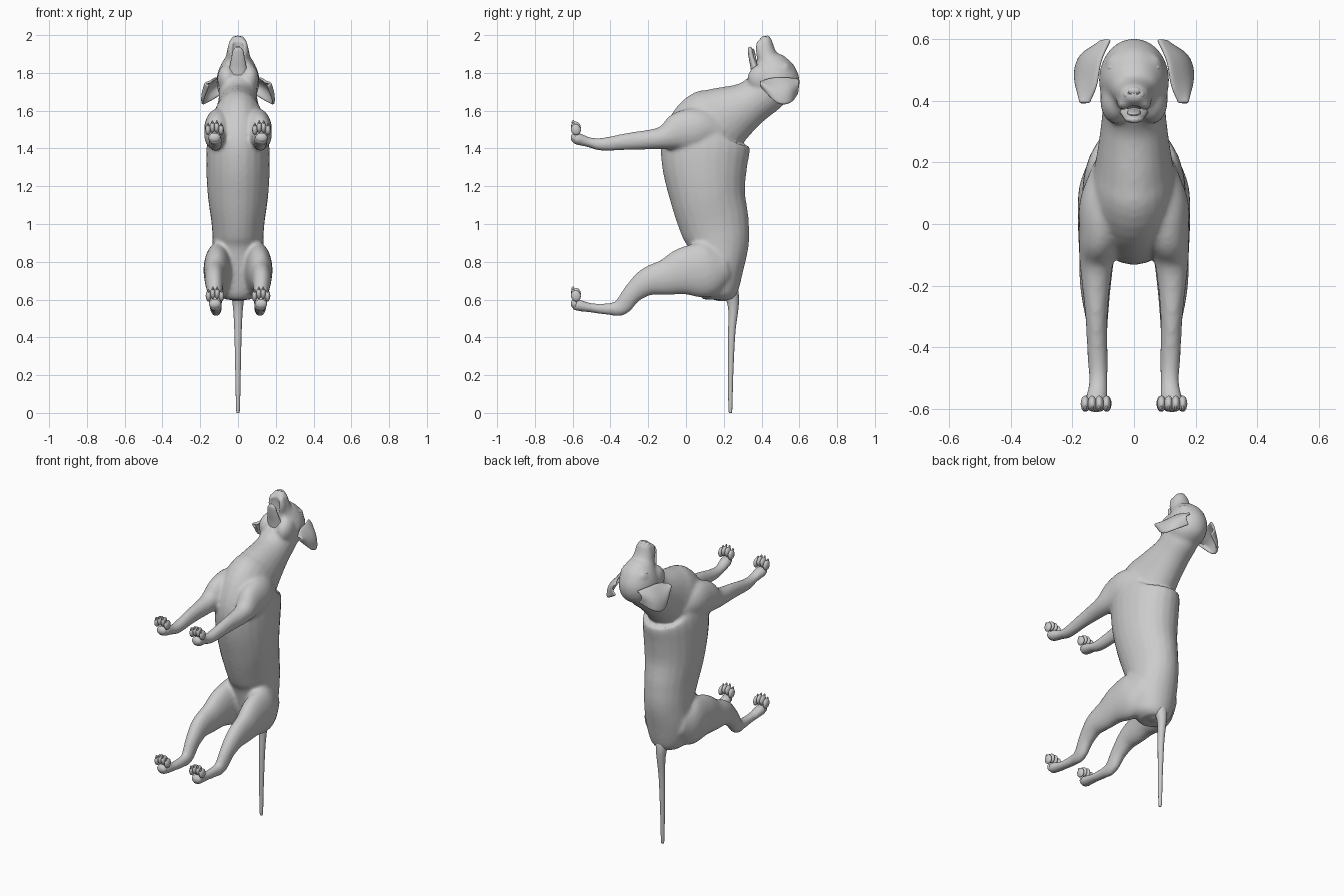
import bpy, bmesh, math
from mathutils import Vector, Matrix

old = bpy.data.objects.get("Cube")
if old:
    bpy.data.objects.remove(old)

coat = bpy.data.materials.new("plain grey")
coat.use_nodes = True
GREY = (0.6, 0.6, 0.6, 1)
coat.diffuse_color = GREY
coat.node_tree.nodes["Principled BSDF"].inputs["Base Color"].default_value = GREY


def spline(pts, steps=6):
    """Smooth the stations with a Catmull-Rom curve."""
    pts = [Vector(p) for p in pts]
    p = [pts[0] * 2 - pts[1]] + pts + [pts[-1] * 2 - pts[-2]]
    out = []
    for a, b, c, d in zip(p, p[1:], p[2:], p[3:]):
        for i in range(steps):
            t = i / steps
            out.append((b * 2 + (c - a) * t + (a * 2 - b * 5 + c * 4 - d) * t ** 2
                        + (b * 3 - a - c * 3 + d) * t ** 3) / 2)
    return out + [pts[-1]]


def tube(bm, stations, side=1, n=24):
    """Loft ellipses; station = x, y, z, half width, half depth."""
    st = spline(stations)
    rings = []
    for i, s in enumerate(st):
        tan = (st[min(i + 1, len(st) - 1)] - st[max(i - 1, 0)]).to_3d()
        tan.x = 0
        up = tan.normalized().cross(Vector((1, 0, 0)))
        ring = []
        for k in range(n):
            a = math.tau * k / n
            co = s.to_3d() + Vector((1, 0, 0)) * s[3] * math.cos(a) + up * s[4] * math.sin(a)
            ring.append(bm.verts.new((co.x * side, co.y, co.z)))
        rings.append(ring)
    for r, q in zip(rings, rings[1:]):
        for k in range(n):
            bm.faces.new((r[k], r[k - 1], q[k - 1], q[k]))
    bm.faces.new(rings[0])
    bm.faces.new(rings[-1][::-1])


def ball(bm, centre, radii, tilt=0):
    m = Matrix.Translation(centre) @ Matrix.Rotation(tilt, 4, "X") @ Matrix.Diagonal((*radii, 1))
    bmesh.ops.create_uvsphere(bm, u_segments=20, v_segments=12, radius=1, matrix=m)


def finish(name, bm):
    bmesh.ops.recalc_face_normals(bm, faces=bm.faces)
    for f in bm.faces:
        f.smooth = True
    me = bpy.data.meshes.new(name)
    bm.to_mesh(me)
    bm.free()
    me.materials.append(coat)
    ob = bpy.data.objects.new(name, me)
    bpy.context.collection.objects.link(ob)
    return ob


def fuse(ob, voxel, rounds):
    """Melt overlapping volumes into one skin."""
    m = ob.modifiers.new("skin", "REMESH")
    m.mode, m.voxel_size, m.use_smooth_shade = "VOXEL", voxel, True
    s = ob.modifiers.new("soften", "SMOOTH")
    s.factor, s.iterations = 0.5, rounds


# Body: trunk, neck and head along the spine
body = bmesh.new()
tube(body, [(0, .17, .6, .07, .08), (0, .17, .64, .11, .105), (0, .17, .76, .135, .135),
            (0, .17, .9, .135, .165), (0, .15, 1, .14, .185), (0, .115, 1.15, .16, .2),
            (0, .1, 1.3, .168, .225), (0, .105, 1.42, .165, .235), (0, .13, 1.51, .145, .21),
            (0, .2, 1.56, .125, .175), (0, .34, 1.64, .105, .12), (0, .43, 1.71, .1, .115),
            (0, .47, 1.76, .08, .08)])
tube(body, [(0, .44, 1.64, .06, .06), (0, .452, 1.69, .1, .115), (0, .466, 1.75, .114, .136),
            (0, .463, 1.8, .108, .12), (0, .447, 1.845, .088, .09), (0, .43, 1.88, .068, .063),
            (0, .422, 1.93, .056, .046), (0, .421, 1.97, .045, .036), (0, .422, 1.995, .026, .02)])
ball(body, (0, .05, 1.57), (.1, .1, .08))
ball(body, (0, .19, .68), (.1, .09, .09))

for s in (-1, 1):
    # Shoulder and foreleg
    tube(body, [(.07, .2, 1.48, .06, .06), (.095, .08, 1.5, .08, .11), (.108, -.03, 1.49, .07, .105),
                (.122, -.13, 1.455, .054, .06), (.122, -.3, 1.438, .036, .046),
                (.118, -.44, 1.422, .033, .035), (.116, -.51, 1.432, .03, .027),
                (.122, -.57, 1.45, .036, .032), (.124, -.6, 1.455, .03, .028)], s)
    # Thigh, hock and hind foot
    tube(body, [(.08, .22, .78, .06, .08), (.1, .12, .76, .078, .145), (.112, .0, .75, .07, .13),
                (.12, -.1, .72, .058, .098), (.125, -.2, .695, .05, .076),
                (.122, -.28, .635, .04, .054), (.118, -.34, .562, .032, .046),
                (.115, -.4, .55, .028, .033), (.115, -.5, .556, .029, .025),
                (.12, -.57, .57, .034, .031), (.122, -.6, .575, .028, .027)], s)
    # Cheeks, brows and upper lips
    ball(body, (s * .06, .4, 1.77), (.05, .075, .075))
    ball(body, (s * .052, .52, 1.825), (.04, .035, .03), .6)
    ball(body, (s * .032, .395, 1.915), (.025, .026, .065), .1)
skin = finish("body", body)
fuse(skin, .011, 5)

# Mouth hollow and nostrils
cuts = bmesh.new()
ball(cuts, (0, .362, 1.91), (.036, .026, .085), -.05)
for s in (-1, 1):
    ball(cuts, (s * .014, .424, 2), (.007, .007, .012))
cutter = finish("mouth_cutter", cuts)
cutter.hide_render = True
cutter.hide_viewport = True
cutter.display_type = "WIRE"
b = skin.modifiers.new("mouth", "BOOLEAN")
b.operation, b.object, b.solver = "DIFFERENCE", cutter, "EXACT"

# Lower jaw and tongue
jaw = bmesh.new()
tube(jaw, [(0, .385, 1.77, .06, .04), (0, .363, 1.83, .045, .022), (0, .348, 1.88, .035, .016),
           (0, .34, 1.92, .027, .013), (0, .338, 1.938, .012, .007)])
finish("lower_jaw", jaw)
tongue = bmesh.new()
ball(tongue, (0, .362, 1.88), (.022, .009, .05), .15)
finish("tongue", tongue)

# Nose pad
nose = bmesh.new()
for s in (-1, 1):
    ball(nose, (s * .022, .42, 1.978), (.013, .014, .014))
ball(nose, (0, .432, 1.983), (.024, .014, .014))
finish("nose", nose)

# Tail
tail = bmesh.new()
tube(tail, [(0, .22, .68, .05, .05), (0, .245, .61, .034, .036), (0, .25, .54, .025, .026),
            (0, .242, .42, .019, .019), (0, .236, .2, .014, .014), (0, .235, .02, .01, .01),
            (0, .235, 0, .004, .004)], n=16)
finish("tail", tail)

front_edge = spline([(.075, .6, 1.765), (.105, .53, 1.775), (.12, .45, 1.772), (.143, .392, 1.75)])
back_edge = spline([(.08, .59, 1.69), (.165, .55, 1.64), (.187, .48, 1.642), (.15, .392, 1.735)])
for s, side in ((-1, "right"), (1, "left")):
    # Ear: curved flap between its front and back edges
    ear = bmesh.new()
    rows = []
    for p, q in zip(front_edge, back_edge):
        row = []
        for j in range(9):
            t = j / 8
            co = p.lerp(q, t) + Vector((.025, 0, .004)) * math.sin(math.pi * t)
            row.append(ear.verts.new((co.x * s, co.y, co.z)))
        rows.append(row)
    for r, q in zip(rows, rows[1:]):
        for j in range(8):
            ear.faces.new((r[j], r[j + 1], q[j + 1], q[j]))
    flap = finish(side + "_ear", ear)
    m = flap.modifiers.new("thickness", "SOLIDIFY")
    m.thickness, m.offset = .014, 0
    m = flap.modifiers.new("rounding", "SUBSURF")
    m.levels = m.render_levels = 1

    # Eye with lids
    eye = bmesh.new()
    ball(eye, (s * .068, .507, 1.843), (.017, .012, .013))
    finish(side + "_eye", eye)

    # Paws: four toes, claws and a heel pad on each foot
    for label, z, x in (("front", 1.475, .124), ("hind", .595, .122)):
        paw = bmesh.new()
        for k in (-1.5, -.5, .5, 1.5):
            lift = .022 - abs(k) * .013
            ball(paw, (s * x + k * .023, -.583, z + .022 + lift), (.0145, .026, .03), .25)
            ball(paw, (s * x + k * .023, -.598, z + .047 + lift), (.005, .008, .012))
        ball(paw, (s * x, -.59, z - .018), (.032, .02, .026))
        finish(side + "_" + label + "_paw", paw)
